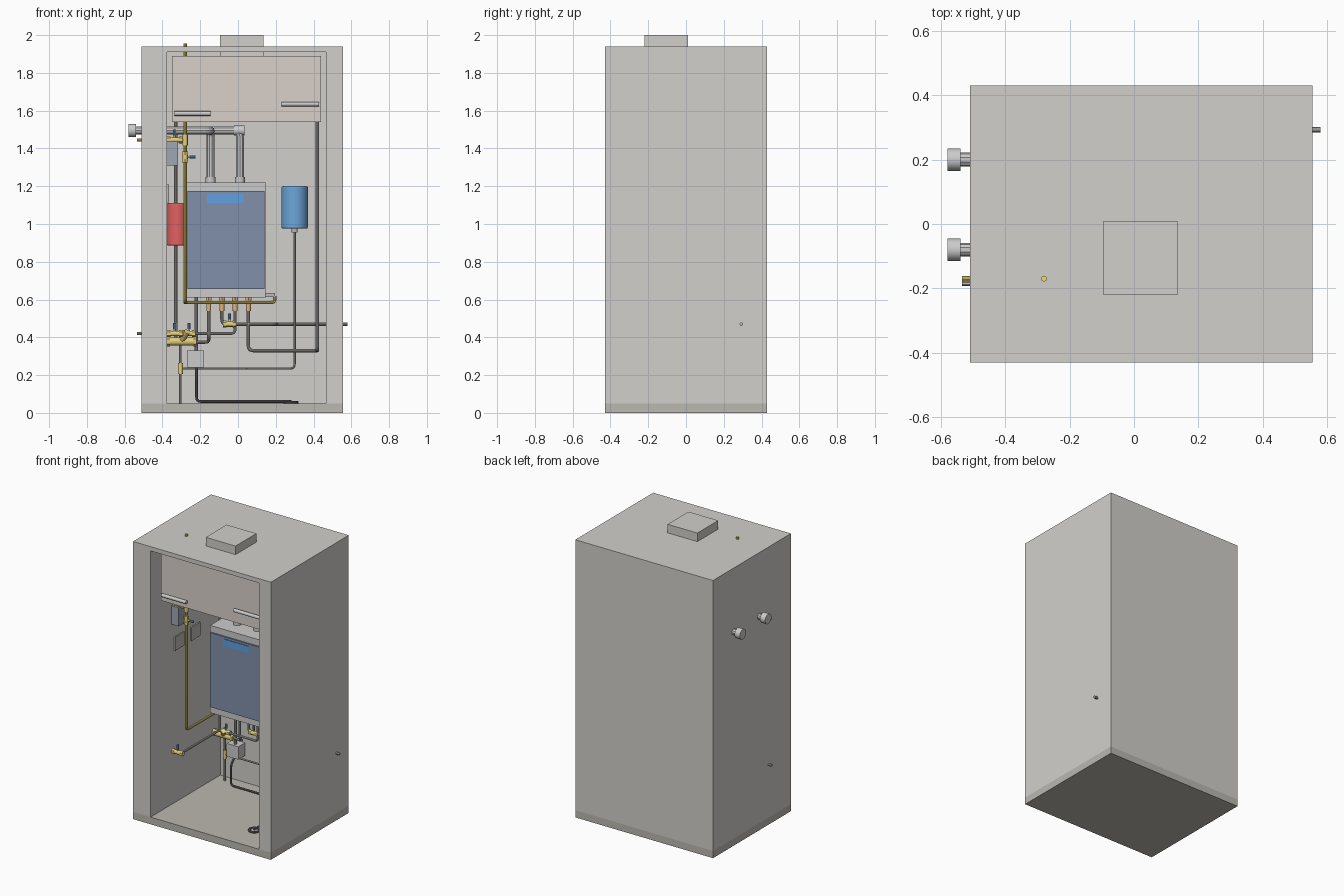
import bpy, math
from mathutils import Vector

if "Cube" in bpy.data.objects:
    bpy.data.objects.remove(bpy.data.objects["Cube"])

MATS = {}
COLORS = {
    'shell': (.64, .63, .6, 1), 'base': (.5, .48, .44, 1), 'hood': (.7, .64, .59, 1),
    'brass': (.78, .62, .2, 1), 'gas': (.85, .7, .15, 1), 'copper': (.72, .45, .22, 1),
    'blue': (.15, .38, .7, 1), 'red': (.75, .12, .12, 1), 'panel': (.22, .28, .4, 1),
    'screen': (.12, .35, .75, 1), 'white': (.86, .86, .86, 1), 'steel': (.5, .49, .47, 1),
    'dark': (.15, .15, .15, 1), 'slate': (.35, .39, .45, 1)}


def paint(ob, name, color):
    ob.name = name
    if color not in MATS:
        MATS[color] = bpy.data.materials.new(color)
        MATS[color].diffuse_color = COLORS[color]
    ob.data.materials.clear()
    ob.data.materials.append(MATS[color])
    return ob


def box(name, x, y, z, color):
    c = [sum(r) / 2 for r in (x, y, z)]
    bpy.ops.mesh.primitive_cube_add(size=1, location=c)
    ob = bpy.context.object
    ob.scale = (x[1] - x[0], y[1] - y[0], z[1] - z[0])
    bpy.ops.object.transform_apply(location=False, rotation=False, scale=True)
    return paint(ob, name, color)


def rod(name, a, b, r, color, sides=20, bevel=0):
    a, b = Vector(a), Vector(b)
    d = b - a
    bpy.ops.mesh.primitive_cylinder_add(vertices=sides, radius=r, depth=d.length, location=(a + b) / 2)
    ob = bpy.context.object
    ob.rotation_euler = d.to_track_quat('Z', 'Y').to_euler()
    if bevel:
        m = ob.modifiers.new('soft_rim', 'BEVEL')
        m.width, m.segments = bevel, 3
    bpy.ops.object.shade_smooth_by_angle()
    return paint(ob, name, color)


def pipe(name, pts, r, color, bend=.025):
    # polyline with rounded elbows, swept by a round section
    pts = [Vector(p) for p in pts]
    path = [pts[0]]
    for p, q, s in zip(pts, pts[1:], pts[2:]):
        k = min(bend, (p - q).length / 2, (s - q).length / 2)
        a, b = q + (p - q).normalized() * k, q + (s - q).normalized() * k
        path += [a.lerp(q, t / 4).lerp(q.lerp(b, t / 4), t / 4) for t in range(5)]
    path.append(pts[-1])
    cu = bpy.data.curves.new(name, 'CURVE')
    cu.dimensions = '3D'
    cu.bevel_depth, cu.bevel_resolution, cu.use_fill_caps = r, 3, True
    sp = cu.splines.new('POLY')
    sp.points.add(len(path) - 1)
    for pt, co in zip(sp.points, path):
        pt.co = (*co, 1)
    ob = bpy.data.objects.new(name, cu)
    bpy.context.collection.objects.link(ob)
    bpy.ops.object.select_all(action='DESELECT')
    ob.select_set(True)
    bpy.context.view_layer.objects.active = ob
    bpy.ops.object.convert(target='MESH')
    bpy.ops.object.shade_smooth_by_angle()
    return paint(bpy.context.object, name, color)


def valve(name, c, axis, out, half=.032, r=.014):
    # brass body with hex ends and a blue lever
    c, axis, out = Vector(c), Vector(axis), Vector(out)
    rod(name + '_body', c - axis * half, c + axis * half, r, 'brass')
    for s in (-1, 1):
        e = c + axis * half * s
        rod(name + '_nut', e - axis * .009, e + axis * .009, r * 1.3, 'brass', 6)
    rod(name + '_stem', c, c + out * .03, .006, 'brass')
    rod(name + '_lever', c + out * .024, c + out * .055, .008, 'blue', 8)


# cabinet shell, open at the front
FULL_Y = (-.43, .43)
box('base_slab', (-.51, .555), FULL_Y, (0, .05), 'base')
box('left_wall', (-.51, -.375), FULL_Y, (.05, 1.91), 'shell')
box('right_wall', (.465, .555), FULL_Y, (.05, 1.91), 'shell')
box('back_wall', (-.375, .465), (.34, .43), (.05, 1.91), 'shell')
box('roof', (-.51, .555), FULL_Y, (1.91, 1.94), 'shell')

# air unit under the roof with duct and front rods
box('air_unit', (-.35, .44), (-.35, .14), (1.54, 1.89), 'hood')
box('roof_duct', (-.095, .135), (-.22, .01), (1.89, 2.0), 'shell')
rod('left_unit_rod', (-.335, -.36, 1.585), (-.145, -.36, 1.585), .012, 'white')
rod('right_unit_rod', (.23, -.37, 1.635), (.43, -.37, 1.635), .012, 'white')

# wall-hung boiler
box('boiler_body', (-.275, .145), (.085, .34), (.61, 1.22), 'white')
box('boiler_panel', (-.268, .14), (.075, .086), (.655, 1.175), 'panel')
box('boiler_display', (-.165, .03), (.071, .077), (1.11, 1.16), 'screen')

# intake and exhaust flues through the left wall
pipe('rear_flue', [(-.545, .2, 1.495), (.01, .2, 1.495), (.01, .2, 1.22)], .022, 'white', .035)
pipe('front_flue', [(-.545, -.08, 1.495), (-.145, -.08, 1.495), (-.145, .2, 1.495), (-.145, .2, 1.22)],
     .021, 'white', .035)
rod('flue_elbow_collar', (-.02, .2, 1.495), (.035, .2, 1.495), .026, 'white')
for y in (.2, -.08):
    rod('flue_cap', (-.58, y, 1.495), (-.54, y, 1.495), .035, 'white', 32)
for x in (-.145, .01):
    rod('flue_socket', (x, .2, 1.22), (x, .2, 1.25), .026, 'white')

# gas line
G = -.17
pipe('gas_riser', [(-.28, G, 1.955), (-.28, G, .585), (-.28, .2, .585), (.195, .2, .585), (.195, .2, .62)],
     .009, 'gas')
pipe('gas_inlet', [(-.535, G, 1.445), (-.28, G, 1.445)], .009, 'gas')
rod('gas_tee', (-.28, G, 1.415), (-.28, G, 1.475), .014, 'brass')
valve('gas_inlet_valve', (-.335, G, 1.445), (1, 0, 0), (0, 0, 1))
valve('gas_riser_valve', (-.28, G, 1.355), (0, 0, 1), (1, 0, 0), .02)
box('gas_cock', (.14, .195), (.185, .215), (.613, .635), 'steel')

# boiler connections
Y = .24
for x in (-.155, -.085, -.015, .055):
    rod('boiler_connector', (x, Y, .54), (x, Y, .61), .013, 'copper')
    rod('connector_nut', (x, Y, .595), (x, Y, .61), .018, 'copper', 6)

# cold water feed
pipe('cold_feed', [(-.535, -.185, .42), (-.31, -.185, .42), (-.31, Y, .42), (-.015, Y, .42), (-.015, Y, .58)],
     .008, 'steel')
valve('cold_inlet_valve', (-.335, -.185, .42), (1, 0, 0), (0, 0, 1))
valve('cold_feed_valve', (-.26, Y, .42), (1, 0, 0), (0, 0, 1), .025)

# hot water outlet through the right wall
pipe('hot_outlet', [(-.085, Y, .58), (-.085, Y, .47), (.2, Y, .47), (.2, .293, .47), (.58, .293, .47)],
     .009, 'steel')
valve('hot_outlet_valve', (-.045, Y, .47), (1, 0, 0), (0, 0, 1), .025)

# heating supply and return to the air unit
pipe('heating_supply', [(.055, Y, .58), (.055, Y, .33), (.42, Y, .33), (.42, .12, .33), (.42, .12, 1.54)],
     .009, 'steel')
pipe('heating_return', [(-.33, .12, 1.54), (-.33, .12, 1.42), (-.33, .27, 1.42), (-.33, .27, .375),
                        (-.155, .27, .375), (-.155, Y, .4), (-.155, Y, .58)], .009, 'steel')
rod('strainer_body', (-.37, .27, .378), (-.23, .27, .378), .022, 'brass')
rod('strainer_leg', (-.3, .27, .378), (-.27, .225, .43), .016, 'brass')
for x in (-.37, -.23):
    rod('strainer_nut', (x - .005, .27, .378), (x + .01, .27, .378), .026, 'brass', 6)

# expansion vessels
rod('red_vessel', (-.322, .265, .885), (-.322, .265, 1.11), .055, 'red', 32, .008)
rod('blue_vessel', (.3, .25, .975), (.3, .25, 1.2), .07, 'blue', 32, .008)
rod('blue_vessel_stub', (.3, .25, .955), (.3, .25, .98), .016, 'steel')
pipe('blue_vessel_line', [(.3, .25, .97), (.3, .25, .235), (.05, .25, .235), (.05, .29, .235),
                          (-.305, .29, .235)], .006, 'steel')
pipe('drain_riser', [(-.305, .29, .42), (-.305, .29, .05)], .007, 'steel')
rod('drain_tee', (-.305, .29, .205), (-.305, .29, .265), .013, 'brass')

# condensate trap and floor drain
box('condensate_trap', (-.27, -.18), (.26, .335), (.24, .33), 'white')
pipe('condensate_drop', [(-.22, .285, .61), (-.22, .285, .32)], .009, 'steel')
pipe('condensate_drain', [(-.22, .285, .25), (-.22, .236, .2), (-.22, .236, .06), (.28, .236, .06),
                          (.28, -.22, .06)], .007, 'dark')
bpy.ops.mesh.primitive_torus_add(major_radius=.033, minor_radius=.008, major_segments=28, minor_segments=8,
                                 location=(.28, -.22, .055))
bpy.ops.object.shade_smooth_by_angle()
paint(bpy.context.object, 'floor_drain_ring', 'dark')
rod('floor_drain', (.28, -.22, .05), (.28, -.22, .054), .033, 'steel', 28)

# control boxes on the left wall
box('control_box', (-.375, -.318), (-.2, -.12), (1.31, 1.44), 'slate')
for y in (-.12, .06):
    box('switch_plate', (-.376, -.366), (y - .05, y + .05), (1.115, 1.21), 'steel')

for m in bpy.data.materials:
    if m.users and not m.is_grease_pencil:
        m.use_nodes = True
        m.node_tree.nodes["Principled BSDF"].inputs["Base Color"].default_value = m.diffuse_color
